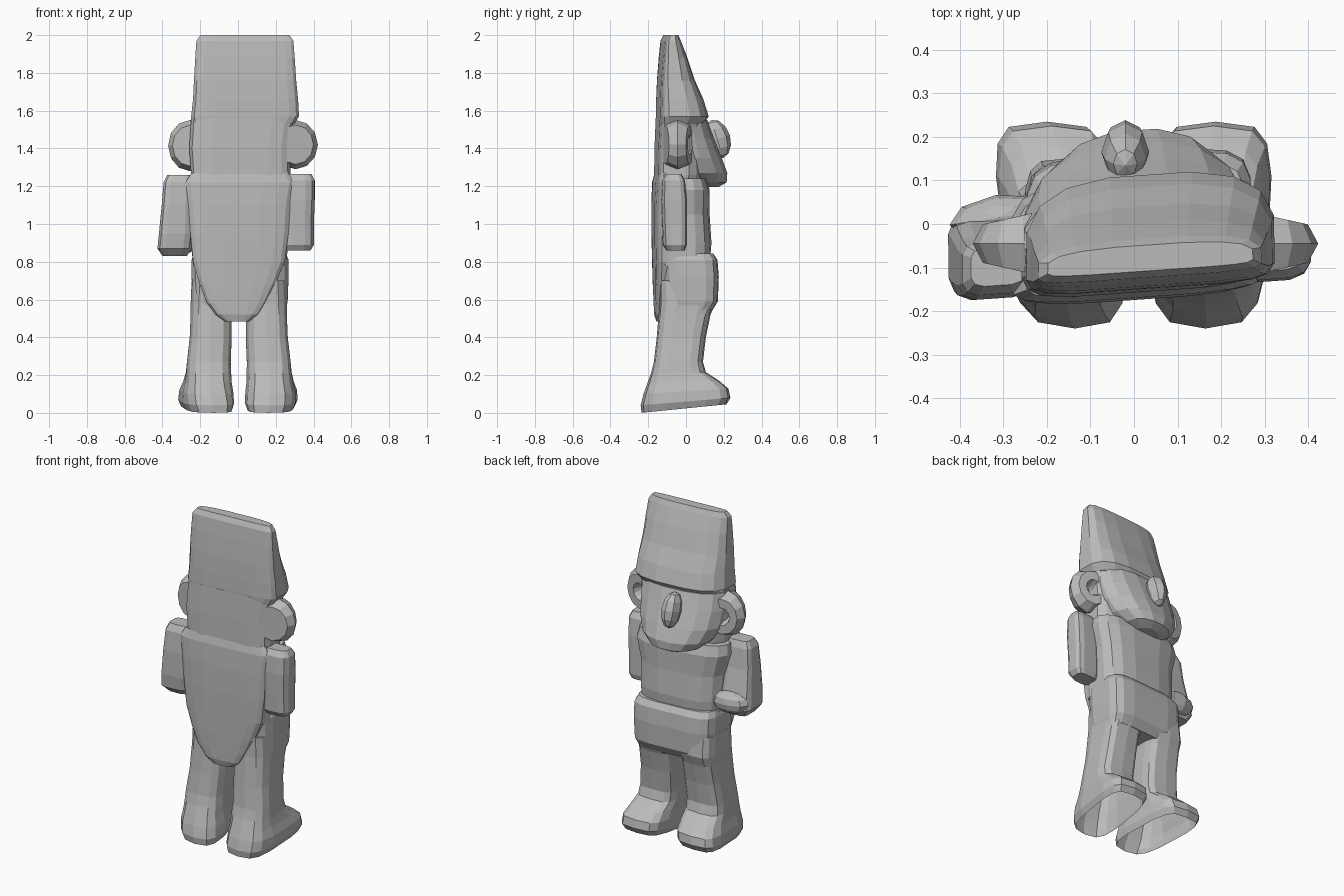
import bpy, bmesh, math
from mathutils import Vector, Matrix

cube = bpy.data.objects.get("Cube")
if cube:
    bpy.data.objects.remove(cube)

clay = bpy.data.materials.new("clay grey")
clay.use_nodes = True
GREY = (0.5, 0.5, 0.5, 1)
clay.diffuse_color = GREY
clay.node_tree.nodes["Principled BSDF"].inputs["Base Color"].default_value = GREY


def finish(name, bm):
    bmesh.ops.recalc_face_normals(bm, faces=bm.faces)
    mesh = bpy.data.meshes.new(name)
    bm.to_mesh(mesh)
    bm.free()
    mesh.materials.append(clay)
    obj = bpy.data.objects.new(name, mesh)
    bpy.context.collection.objects.link(obj)
    return obj


def spow(v, p):
    return math.copysign(abs(v) ** p, v)


def twist(co):
    """The upper body is turned slightly, its left side forward."""
    return Vector((co.x, co.y + .07 * co.x, co.z))


def loft(name, rows, split=0.5, back=0.5, front=0.5, sides=16, shape=twist, sole=True):
    """Stack rounded sections (z, x0, x1, y0, y1); back/front set squareness."""
    bm = bmesh.new()
    rings = []
    for z, x0, x1, y0, y1 in rows:
        ym = y0 + (y1 - y0) * split
        ring = []
        for i in range(sides):
            a = math.tau * (i + 0.5) / sides
            p = front if math.sin(a) > 0 else back
            depth = y1 - ym if math.sin(a) > 0 else ym - y0
            co = Vector(((x0 + x1) / 2 + (x1 - x0) / 2 * spow(math.cos(a), p),
                         ym + depth * spow(math.sin(a), p), z))
            ring.append(bm.verts.new(shape(co)))
        rings.append(ring)
    for a, b in zip(rings, rings[1:]):
        for i in range(sides):
            j = (i + 1) % sides
            bm.faces.new((a[i], a[j], b[j], b[i]))
    if sole:
        bm.faces.new(rings[0])
    bm.faces.new(rings[-1])
    return finish(name, bm)


def blob(name, loc, size, turn=0, tilt=0):
    bm = bmesh.new()
    bmesh.ops.create_uvsphere(bm, u_segments=8, v_segments=6, radius=1)
    bm.transform(Matrix.Translation(loc) @ Matrix.Rotation(turn, 4, 'Z')
                 @ Matrix.Rotation(tilt, 4, 'X') @ Matrix.Diagonal((*size, 1)))
    return finish(name, bm)


# Tall wedge hat with a flat back
loft("hat", [(1.53, -.24, .3, -.15, .09), (1.57, -.25, .325, -.152, .113),
             (1.66, -.24, .32, -.15, .085), (1.76, -.235, .31, -.145, .04),
             (1.88, -.228, .302, -.135, .0), (1.97, -.222, .295, -.125, -.035),
             (2.0, -.2, .275, -.11, -.05)], split=.35, back=.35, front=.68)

# Head block and the forward-leaning face
loft("head", [(1.2, -.25, .27, -.165, .07), (1.26, -.25, .28, -.16, .08),
              (1.4, -.26, .28, -.158, .08), (1.56, -.25, .3, -.152, .08)],
     split=.5, back=.35, front=.75)
loft("face", [(1.195, -.08, .08, .07, .17), (1.22, -.15, .15, .05, .215),
              (1.27, -.21, .215, .0, .218), (1.35, -.25, .255, -.03, .188),
              (1.45, -.26, .275, -.05, .147), (1.55, -.255, .285, -.06, .11)],
     split=.2, front=.88)
blob("nose", (-.02, .165, 1.45), (.055, .07, .105), tilt=.3)


# Cupped ears: thick at the head, thin at the rim, hollow towards the face
def ear(name, cx, cz, rx, rz):
    bm = bmesh.new()
    around, tube = 12, 6
    grid = []
    for i in range(around):
        a = math.tau * i / around
        row = []
        for j in range(tube):
            b = math.tau * j / tube
            r = .6 + .4 * math.cos(b)
            x = cx + rx * r * math.cos(a)
            thick = .075 - .03 * math.copysign(r * math.cos(a), cx * math.cos(a))
            row.append(bm.verts.new((x, -.045 + thick * math.sin(b),
                                     cz + rz * r * math.sin(a))))
        grid.append(row)
    for i in range(around):
        a, b = grid[i], grid[(i + 1) % around]
        for j in range(tube):
            k = (j + 1) % tube
            bm.faces.new((a[j], a[k], b[k], b[j]))
    bm.faces.new([row[4] for row in grid])
    return finish(name, bm)


ear("left_ear", .305, 1.42, .118, .13)
ear("right_ear", -.255, 1.415, .115, .135)

# Body, skirt and long pointed back panel
loft("torso", [(.78, -.24, .26, -.155, .12), (.9, -.25, .265, -.165, .13),
               (1.05, -.255, .27, -.17, .12), (1.18, -.29, .3, -.17, .12),
               (1.24, -.28, .29, -.16, .1)], back=.4, front=.65)
loft("skirt", [(.54, -.235, .255, -.13, .13), (.59, -.24, .265, -.14, .16),
               (.72, -.248, .27, -.145, .165), (.81, -.248, .27, -.15, .158),
               (.845, -.235, .255, -.14, .135)], back=.5, front=.42)
loft("back_panel", [(.485, -.07, .06, -.155, -.08), (.52, -.12, .11, -.165, -.08),
                    (.58, -.165, .15, -.167, -.08), (.68, -.205, .2, -.17, -.08),
                    (.8, -.24, .25, -.172, -.08), (.95, -.255, .27, -.175, -.08),
                    (1.1, -.265, .28, -.175, -.08), (1.22, -.28, .3, -.17, -.08),
                    (1.27, -.25, .27, -.158, -.08)], back=.55)

# Slab arms, the right one bent forward at the hand
loft("left_arm", [(.86, .25, .385, -.125, -.03), (.89, .235, .403, -.145, -.02),
                  (1.0, .235, .403, -.15, -.02), (1.13, .235, .408, -.155, -.02),
                  (1.23, .235, .408, -.15, -.03), (1.265, .25, .39, -.13, -.05)],
     back=.65, front=.5, sides=12)
loft("right_arm", [(.83, -.4, -.27, -.1, .03), (.87, -.428, -.245, -.14, .05),
                   (.95, -.42, -.235, -.15, .035), (1.1, -.405, -.235, -.15, .0),
                   (1.22, -.395, -.235, -.14, -.015), (1.26, -.375, -.25, -.12, -.03)],
     back=.5, front=.45, sides=12)
blob("right_hand", (-.31, .015, .905), (.115, .052, .065), turn=.15)


# Hollow legs flowing into splayed feet, open along a sloping base
for side, s, shift, splay in (("left", 1, .01, .06), ("right", -1, -.002, -.16)):
    def slope(co):
        low = max(0, 1 - co.z / .25)
        return Vector((co.x + splay * low * co.y, co.y,
                       co.z + .1 * (co.y + .24) * low))

    rows = [(z, *sorted((s * inner + shift, s * outer + shift)), y0, y1)
            for z, inner, outer, y0, y1 in (
                (.0, .045, .285, -.235, .215), (.04, .03, .302, -.24, .235),
                (.1, .03, .3, -.225, .225), (.155, .035, .285, -.205, .175),
                (.21, .035, .275, -.185, .105), (.27, .035, .27, -.17, .09),
                (.4, .03, .255, -.155, .105), (.52, .03, .25, -.145, .13),
                (.58, .02, .25, -.14, .152), (.7, .02, .245, -.14, .14))]
    loft(side + "_leg", rows, back=.6, front=.5, sides=14, shape=slope, sole=False)
